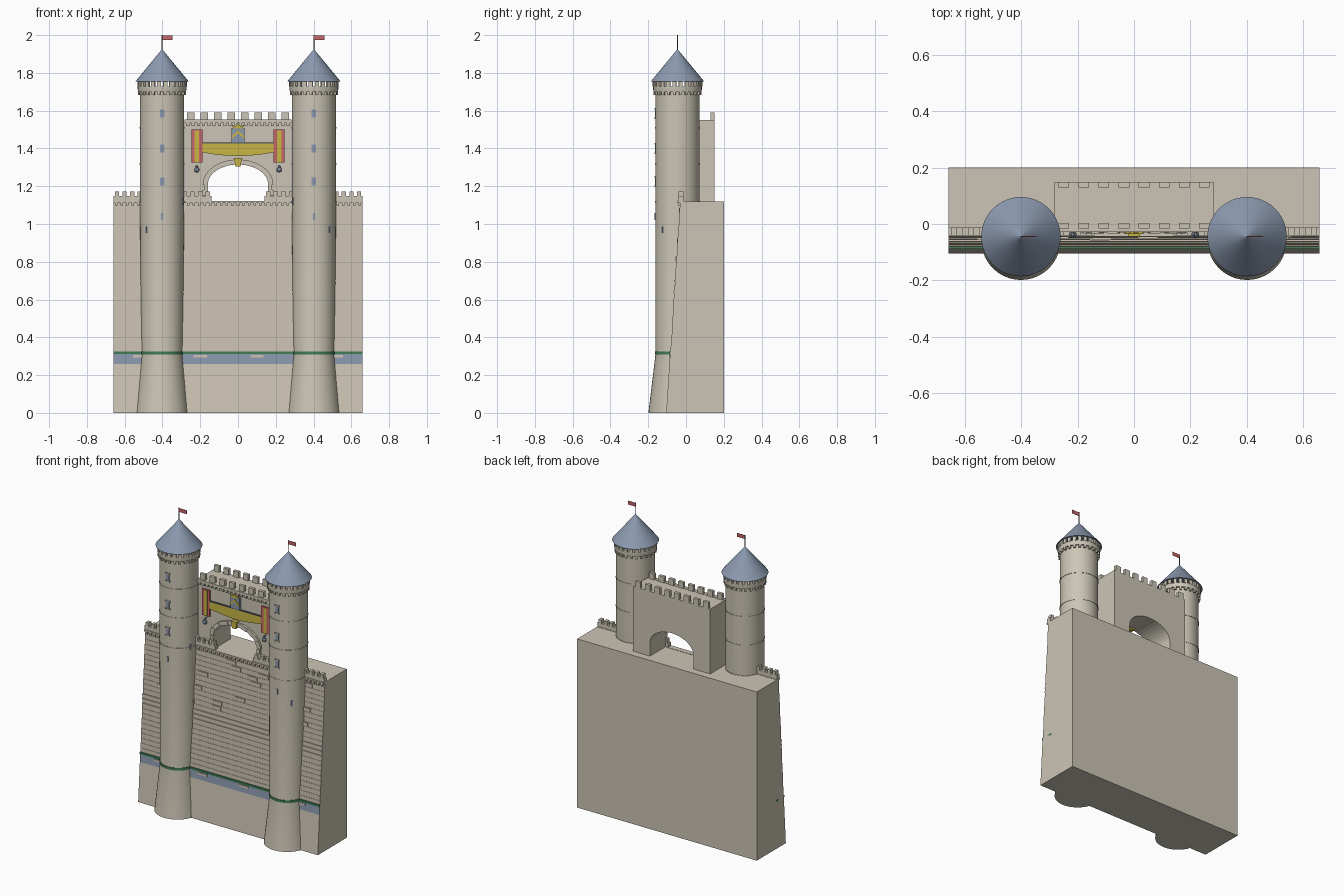
import bpy, bmesh, math, random
from mathutils import Matrix, Vector

cube = bpy.data.objects.get("Cube")
if cube:
    bpy.data.objects.remove(cube)
random.seed(4)


def material(name, r, g, b):
    m = bpy.data.materials.new(name)
    m.use_nodes = True
    m.diffuse_color = (r, g, b, 1)
    m.node_tree.nodes["Principled BSDF"].inputs["Base Color"].default_value = (r, g, b, 1)
    return m


STONE = material("warm stone", .60, .56, .46)
WALL = material("rosy stone", .63, .56, .47)
BLUE = material("slate blue", .26, .32, .43)
GREEN = material("moss green", .05, .2, .09)
GOLD = material("gold", .58, .47, .06)
RED = material("banner red", .58, .13, .14)
DARK = material("dark iron", .08, .09, .11)


def finish(name, bm, *mats, smooth=False):
    bmesh.ops.recalc_face_normals(bm, faces=bm.faces)
    mesh = bpy.data.meshes.new(name)
    bm.to_mesh(mesh)
    bm.free()
    ob = bpy.data.objects.new(name, mesh)
    bpy.context.collection.objects.link(ob)
    for m in mats:
        mesh.materials.append(m)
    if smooth:
        bpy.ops.object.select_all(action='DESELECT')
        ob.select_set(True)
        bpy.context.view_layer.objects.active = ob
        bpy.ops.object.shade_smooth_by_angle(angle=math.radians(35))
    return ob


def box(bm, x0, x1, y0, y1, z0, z1):
    mid = Vector((x0 + x1, y0 + y1, z0 + z1)) / 2
    size = Matrix.Diagonal((x1 - x0, y1 - y0, z1 - z0, 1))
    bmesh.ops.create_cube(bm, size=1, matrix=Matrix.Translation(mid) @ size)


def radial_box(bm, cx, cy, angle, r, depth, width, z, height):
    """Box on a cylinder; angle 0 faces the front, positive turns to +x."""
    mat = (Matrix.Translation((cx, cy, z)) @ Matrix.Rotation(angle, 4, 'Z')
           @ Matrix.Translation((0, -r, 0)) @ Matrix.Diagonal((width, depth, height, 1)))
    bmesh.ops.create_cube(bm, size=1, matrix=mat)


def prism(bm, outline, lo, hi, axis='y'):
    """Extrude an (x, z) outline along y, or a (y, z) outline along x."""
    place = (lambda p, t: (p[0], t, p[1])) if axis == 'y' else (lambda p, t: (t, p[0], p[1]))
    a = [bm.verts.new(place(p, lo)) for p in outline]
    b = [bm.verts.new(place(p, hi)) for p in outline]
    bm.faces.new(a)
    bm.faces.new(b[::-1])
    for i in range(len(a)):
        j = (i + 1) % len(a)
        bm.faces.new((a[i], a[j], b[j], b[i]))


def loft(bm, cx, rings, n=40):
    """Capped round body through (z, radius, y centre) rings."""
    loops = [[bm.verts.new((cx + r * math.sin(i * math.tau / n),
                            cy - r * math.cos(i * math.tau / n), z)) for i in range(n)]
             for z, r, cy in rings]
    for a, b in zip(loops, loops[1:]):
        for i in range(n):
            j = (i + 1) % n
            bm.faces.new((a[i], a[j], b[j], b[i]))
    bm.faces.new(loops[0])
    bm.faces.new(loops[-1])


def face_y(z):
    return -.105 + .066 * z


# Battered curtain wall: plain foot, water band, then stepped stone courses
W, TOP, COURSES = .66, 1.12, 25
profile = [(.2, 0), (face_y(0), 0), (face_y(.26), .26), (face_y(.32), .32)]
step = (TOP - .32) / COURSES
for i in range(COURSES):
    z = .32 + i * step
    profile += [(face_y(z + step), z), (face_y(z + step), z + step)]
profile.append((.2, TOP))
bm = bmesh.new()
prism(bm, profile, -W, W, 'x')
bm.normal_update()
for f in bm.faces:
    c = f.calc_center_median()
    if abs(c.x) > .6 or c.y > .1 or c.z > TOP - .001 or c.z < .01:
        f.material_index = 1
    elif c.y < 0 and .26 < c.z < .32:
        f.material_index = 2
finish("curtain_wall", bm, WALL, STONE, BLUE)

# Scattered proud bricks and three string courses
bm = bmesh.new()
for i in range(13, COURSES - 1):
    z = .32 + i * step
    for k in range(3):
        x = random.uniform(-.64, .58)
        box(bm, x, x + .07, face_y(z) - .003, 0, z + .004, z + step - .004)
for z in (.64, .67, .70):
    box(bm, -W, W, face_y(z) - .004, 0, z - .004, z + .004)
finish("raised_bricks", bm, WALL)

# Green line and water ripples
bm = bmesh.new()
box(bm, -W, W, face_y(.32) - .005, 0, .312, .326)
finish("moss_line", bm, GREEN)
bm = bmesh.new()
for x in (-.52, -.2, .1, .52):
    box(bm, x - .035, x + .035, face_y(.3) - .004, face_y(.3) + .004, .293, .307)
finish("water_ripples", bm, WALL)

# Wall parapets on each side of the towers
bm = bmesh.new()
box(bm, -W, W, -.045, -.01, 1.112, 1.122)
for s in (-1, 1):
    for near, far, count in ((.14, .3, 4), (.5, W, 4)):
        lo, hi = sorted((s * near, s * far))
        box(bm, lo, hi, -.04, -.012, 1.12, 1.148)
        for k in range(count):
            x = lo + (hi - lo) * (k + .5) / count
            box(bm, x - .011, x + .011, -.04, -.012, 1.148, 1.172)
for k in range(45):
    x = -.645 + k * 1.29 / 44
    box(bm, x - .007, x + .007, -.043, -.02, 1.097, 1.112)
finish("wall_parapet", bm, STONE)


def arch(a, b, n):
    """Points over an elliptical arch, from left to right."""
    return [(-a * math.cos(math.pi * i / n), 1.21 + b * math.sin(math.pi * i / n))
            for i in range(n + 1)]


# Gatehouse block with arched passage
bm = bmesh.new()
prism(bm, [(-.283, TOP), (-.16, TOP)] + arch(.16, .105, 20)
      + [(.16, TOP), (.283, TOP), (.283, 1.55), (-.283, 1.55)], -.018, .15)
finish("gatehouse", bm, STONE)

# Arch stones and jambs
bm = bmesh.new()
inner, outer = arch(.16, .105, 15), arch(.187, .132, 15)
for i in range(15):
    prism(bm, [inner[i], inner[i + 1], outer[i + 1], outer[i]], -.03 - .004 * (i % 2), -.01)
for s in (-1, 1):
    for k in range(3):
        lo, hi = sorted((s * .16, s * (.18 + .007 * (k % 2))))
        box(bm, lo, hi, -.032, -.01, TOP + k * .03, TOP + k * .03 + .029)
finish("arch_stones", bm, STONE)
bm = bmesh.new()
prism(bm, [(-.014, 1.305), (.014, 1.305), (.021, 1.35), (-.021, 1.35)], -.044, -.01)
finish("keystone", bm, GOLD)

# Gatehouse battlements
bm = bmesh.new()
for k in range(8):
    x = -.25 + k * .5 / 7
    for y in (-.016, .13):
        box(bm, x - .019, x + .019, y, y + .02, 1.55, 1.59)
for k in range(20):
    x = -.266 + k * .532 / 19
    box(bm, x - .008, x + .008, -.028, -.01, 1.52, 1.535)
box(bm, -.283, .283, -.028, 0, 1.535, 1.552)
finish("gatehouse_battlements", bm, STONE)

# Hanging banners with gold stripes, and lanterns below
banners, stripes, lanterns = bmesh.new(), bmesh.new(), bmesh.new()
for s in (-1, 1):
    x = s * .218
    box(banners, x - .029, x + .029, -.027, -.018, 1.325, 1.5)
    box(stripes, x - .011, x + .011, -.03, -.026, 1.325, 1.495)
    for z, r in ((1.287, .014), (1.302, .008)):
        bmesh.ops.create_icosphere(lanterns, subdivisions=2, radius=r,
                                   matrix=Matrix.Translation((x, -.037, z)))
    box(lanterns, x - .003, x + .003, -.037, -.015, 1.308, 1.313)
finish("side_banners", banners, RED)
finish("banner_stripes", stripes, GOLD)
finish("lanterns", lanterns, BLUE)

# Gold swag, with a sagging lower edge, and its dark cord
bm = bmesh.new()
sag = [(-.19 + .38 * i / 12, 1.36 + .02 * (i / 6 - 1) ** 2) for i in range(13)]
prism(bm, sag + [(.19, 1.428), (-.19, 1.428)], -.027, -.018)
finish("gold_swag", bm, GOLD)
bm = bmesh.new()
box(bm, -.19, .19, -.029, -.018, 1.426, 1.431)
finish("swag_cord", bm, DARK)

# Blue plaque with gold chevron and crown
bm = bmesh.new()
box(bm, -.034, .034, -.032, -.018, 1.432, 1.508)
finish("plaque", bm, BLUE)
bm = bmesh.new()
prism(bm, [(-.034, 1.45), (0, 1.48), (.034, 1.45), (.034, 1.465), (0, 1.495), (-.034, 1.465)],
      -.036, -.03)
prism(bm, [(-.025, 1.505), (.025, 1.505), (.032, 1.527), (.014, 1.515), (0, 1.533),
           (-.014, 1.515), (-.032, 1.527)], -.036, -.027)
finish("crown_and_chevron", bm, GOLD)

# Twin towers
CY = -.045
for side, s in (("right", -1), ("left", 1)):
    cx = s * .402
    bm = bmesh.new()
    loft(bm, cx, [(0, .141, -.058), (.315, .111, -.05), (1.12, .117, CY), (1.70, .117, CY)])
    finish(side + "_tower", bm, STONE, smooth=True)

    bm = bmesh.new()
    loft(bm, cx, [(.31, .115, -.05), (.326, .115, -.05)])
    finish(side + "_tower_moss_ring", bm, GREEN, smooth=True)

    # String courses and gallery floor
    bm = bmesh.new()
    for z in (1.118, 1.32, 1.51):
        loft(bm, cx, [(z - .004, .1195, CY), (z + .004, .1195, CY)])
    loft(bm, cx, [(1.70, .127, CY), (1.715, .129, CY), (1.729, .129, CY)])
    finish(side + "_tower_rings", bm, STONE, smooth=True)

    # Corbels and merlons under the roof
    bm = bmesh.new()
    for k in range(24):
        a = (k + .5) * math.tau / 24
        radial_box(bm, cx, CY, a, .12, .016, .014, 1.692, .018)
        radial_box(bm, cx, CY, a, .125, .012, .021, 1.743, .030)
    finish(side + "_tower_merlons", bm, STONE)

    # Cone roof, pole and flag
    bm = bmesh.new()
    loft(bm, cx, [(1.755, .141, CY), (1.925, .001, CY)], 48)
    finish(side + "_roof", bm, BLUE, smooth=True)
    bm = bmesh.new()
    loft(bm, cx, [(1.91, .002, CY), (2.0, .002, CY)], 8)
    finish(side + "_flagpole", bm, DARK)
    bm = bmesh.new()
    box(bm, cx, cx + .056, CY - .0015, CY + .0015, 1.974, 1.998)
    finish(side + "_flag", bm, RED)

    # Framed windows and arrow slits
    frames, panes = bmesh.new(), bmesh.new()
    for z in (1.225, 1.40, 1.585):
        radial_box(panes, cx, CY, 0, .116, .008, .024, z, .044)
        for dz in (-.025, .025):
            radial_box(frames, cx, CY, 0, .117, .012, .034, z + dz, .007)
    for z, a in ((1.04, 0), (.97, s * .8), (1.12, -s * 1.25)):
        radial_box(panes, cx, CY, a, .117, .007, .01, z, .036)
    finish(side + "_window_frames", frames, STONE)
    finish(side + "_window_panes", panes, BLUE)
